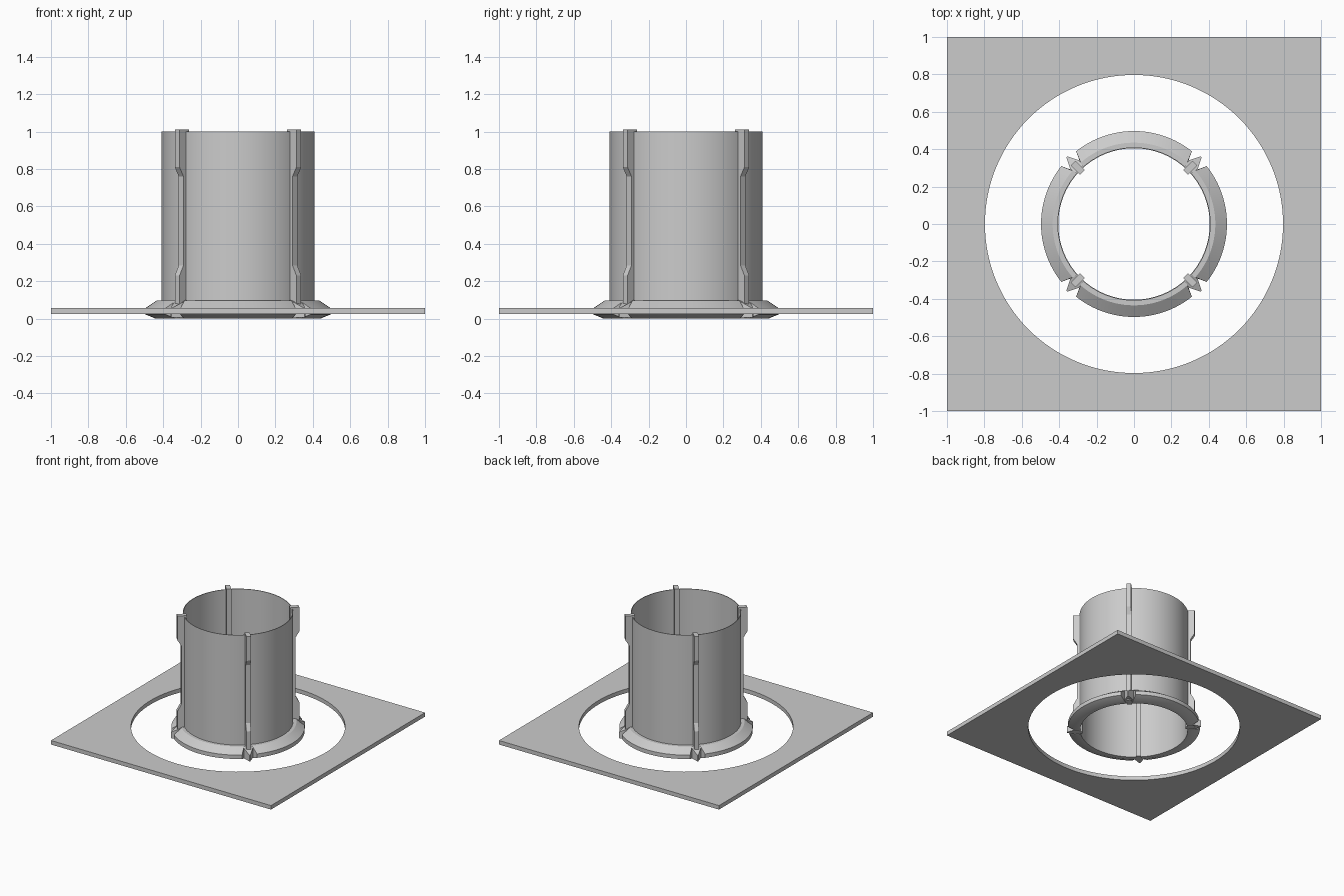
import bpy, bmesh
from math import sin, cos, pi, radians

if "Cube" in bpy.data.objects:
    bpy.data.objects.remove(bpy.data.objects["Cube"])

DIAG = radians(45)


def finish(name, bm, smooth=False):
    bmesh.ops.recalc_face_normals(bm, faces=bm.faces)
    me = bpy.data.meshes.new(name)
    bm.to_mesh(me)
    bm.free()
    ob = bpy.data.objects.new(name, me)
    bpy.context.collection.objects.link(ob)
    if smooth:
        bpy.context.view_layer.objects.active = ob
        ob.select_set(True)
        bpy.ops.object.shade_smooth_by_angle(angle=radians(30))
        ob.select_set(False)
    return ob


def bridge(bm, rings, closed):
    """Skin a list of closed rings; cap the ends unless the sweep is closed."""
    n = len(rings[0])
    pairs = list(zip(rings, rings[1:]))
    if closed:
        pairs.append((rings[-1], rings[0]))
    for a, b in pairs:
        for i in range(n):
            j = (i + 1) % n
            bm.faces.new((a[i], a[j], b[j], b[i]))
    if not closed:
        bm.faces.new(rings[0])
        bm.faces.new(rings[-1])


def full_ring(profile_at, steps):
    bm = bmesh.new()
    rings = []
    for k in range(steps):
        a = 2 * pi * k / steps
        rings.append([bm.verts.new((r * cos(a), r * sin(a), z)) for r, z in profile_at])
    bridge(bm, rings, True)
    return bm


# base plate with a round opening
N = 128
bm = bmesh.new()
rings = []
for k in range(N):
    a = 2 * pi * k / N
    s = 1 / max(abs(cos(a)), abs(sin(a)))
    rings.append([bm.verts.new((r * cos(a), r * sin(a), z))
                  for r, z in ((0.797, 0.025), (s, 0.025), (s, 0.058), (0.797, 0.058))])
bridge(bm, rings, True)
finish("base_plate", bm, True)

# thin open tube
finish("tube", full_ring([(0.405, 0.0), (0.41, 0.0), (0.41, 1.0), (0.405, 1.0)], 96), True)

# four flange arcs: radius, height, half angle in degrees
FLANGE = [(0.405, 0.0, 42), (0.44, 0.0, 41), (0.497, 0.023, 38.5),
          (0.497, 0.055, 38.5), (0.435, 0.097, 41), (0.408, 0.097, 42)]
for q in range(4):
    bm = bmesh.new()
    rings = []
    for k in range(25):
        t = -1 + 2 * k / 24
        ring = []
        for r, z, half in FLANGE:
            a = q * pi / 2 + t * radians(half)
            ring.append(bm.verts.new((r * cos(a), r * sin(a), z)))
        rings.append(ring)
    bridge(bm, rings, False)
    finish(f"flange_{q + 1}", bm, True)

# diagonal ribs: side outline (radius, height) given a constant thickness
RIB = [(0.39, 0.0), (0.46, 0.0), (0.46, 0.23), (0.43, 0.285), (0.43, 0.76),
       (0.46, 0.81), (0.46, 1.01), (0.39, 1.01)]
# pointed feet: plan outline (radius, side offset, top height)
FOOT = [(0.415, -0.024, 0.1), (0.448, -0.034, 0.09), (0.507, -0.004, 0.055),
        (0.507, 0.004, 0.055), (0.448, 0.034, 0.09), (0.415, 0.024, 0.1)]
for q in range(4):
    a = DIAG + q * pi / 2

    def place(bm, r, s, z):
        return bm.verts.new((r * cos(a) - s * sin(a), r * sin(a) + s * cos(a), z))

    bm = bmesh.new()
    bridge(bm, [[place(bm, r, s, z) for r, z in RIB] for s in (-0.018, 0.018)], False)
    finish(f"rib_{q + 1}", bm)

    bm = bmesh.new()
    bridge(bm, [[place(bm, r, s, 0.005) for r, s, _ in FOOT],
                [place(bm, r, s, z) for r, s, z in FOOT]], False)
    finish(f"rib_foot_{q + 1}", bm)
